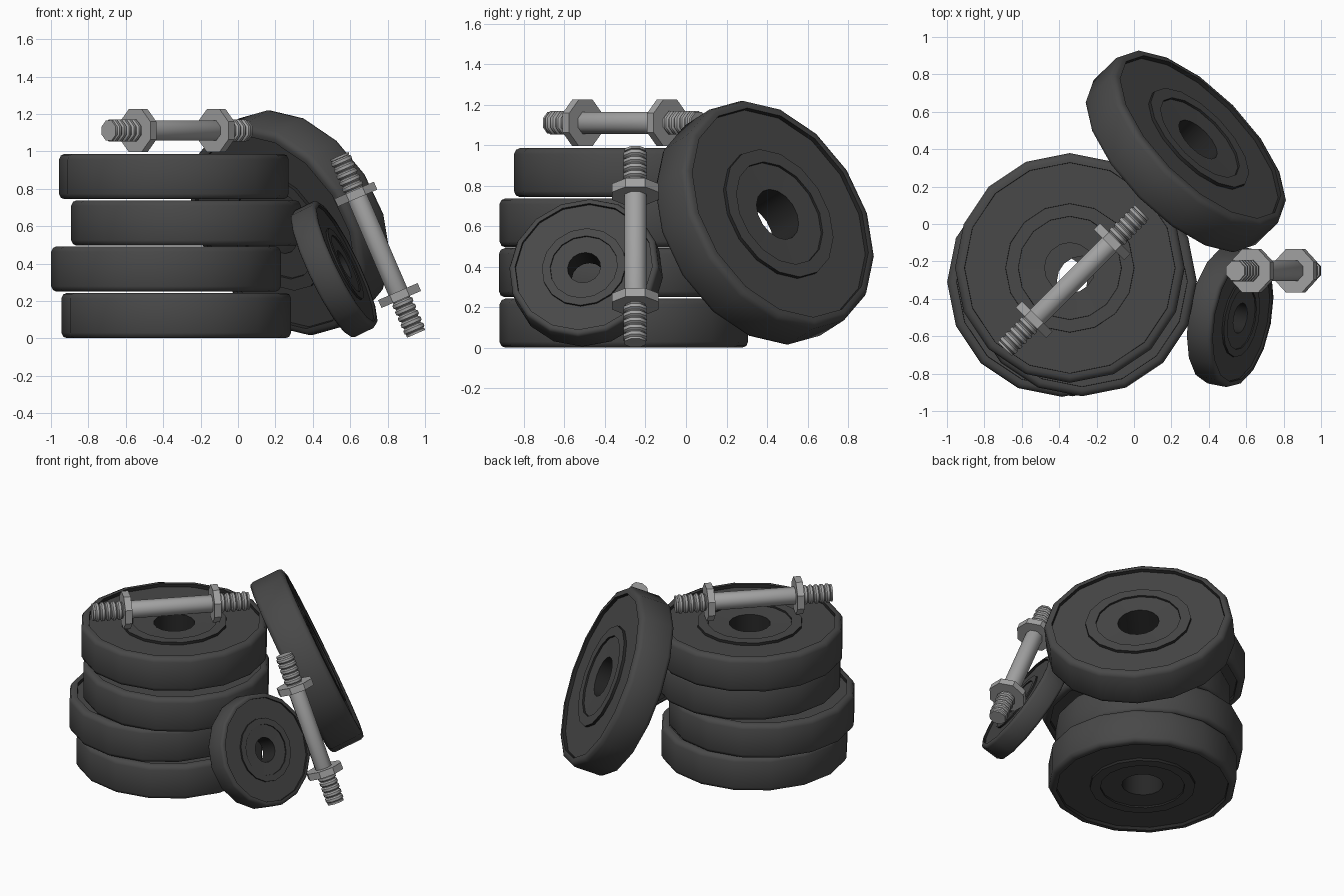
import bpy, bmesh, math
from mathutils import Vector

if "Cube" in bpy.data.objects:
    bpy.data.objects.remove(bpy.data.objects["Cube"])


def material(name, grey):
    m = bpy.data.materials.new(name)
    m.diffuse_color = (grey, grey, grey, 1)
    m.use_nodes = True
    m.node_tree.nodes["Principled BSDF"].inputs["Base Color"].default_value = m.diffuse_color
    return m


RUBBER = material("dark_rubber", 0.065)
BLACK = material("black_recess", 0.02)
STEEL = material("grey_steel", 0.36)


def lathe(name, profile, sides, start, mat, loc, axis, closed=False, smooth=30, scale=1.0):
    """Spin (radius, height) points round local z, then aim z along axis."""
    bm = bmesh.new()
    rings = []
    for r, z in profile:
        rings.append([bm.verts.new((r * scale * math.cos(start + math.tau * i / sides),
                                    r * scale * math.sin(start + math.tau * i / sides),
                                    z * scale)) for i in range(sides)])
    pairs = list(zip(rings, rings[1:]))
    if closed:
        pairs.append((rings[-1], rings[0]))
    else:
        bm.faces.new(rings[0])
        bm.faces.new(rings[-1])
    for a, b in pairs:
        for i in range(sides):
            j = (i + 1) % sides
            bm.faces.new((a[i], a[j], b[j], b[i]))
    bmesh.ops.recalc_face_normals(bm, faces=bm.faces[:])
    me = bpy.data.meshes.new(name)
    bm.to_mesh(me)
    bm.free()
    me.materials.append(mat)
    ob = bpy.data.objects.new(name, me)
    bpy.context.collection.objects.link(ob)
    ob.location = loc
    ob.rotation_euler = Vector(axis).to_track_quat('Z', 'Y').to_euler()
    bpy.ops.object.select_all(action='DESELECT')
    ob.select_set(True)
    bpy.context.view_layer.objects.active = ob
    bpy.ops.object.shade_smooth_by_angle(angle=math.radians(smooth))
    return ob


# Weight plate section: hole, hub, raised ring, recess, lip, rounded rim
half = [(0.135, 0.100), (0.275, 0.104), (0.276, 0.116), (0.344, 0.116), (0.345, 0.098),
        (0.562, 0.098), (0.563, 0.121), (0.585, 0.121), (0.604, 0.113), (0.614, 0.092)]
PLATE = half + [(r, -z) for r, z in reversed(half)]


def plate(name, loc, axis=(0, 0, 1), scale=1.0):
    ob = lathe(name, PLATE, 16, 0, RUBBER, loc, axis, True, 50, scale)
    # Upright walls inside the rim (hole, ring steps, lip) are black
    ob.data.materials.append(BLACK)
    for f in ob.data.polygons:
        if abs(f.normal.z) < 0.3 and f.center.xy.length < 0.58 * scale:
            f.material_index = 1


# Stack of four plates
for i, (x, y, z) in enumerate([(-0.33, -0.307, 0.122), (-0.385, -0.31, 0.371),
                               (-0.278, -0.307, 0.617), (-0.343, -0.235, 0.865)]):
    plate(f"stacked_plate_{i + 1}", (x, y, z))

# Plates leaning on the stack
plate("large_leaning_plate", (0.277, 0.388, 0.618), (0.65, 0.64, 0.41), 1.005)
plate("small_leaning_plate", (0.514, -0.493, 0.37), (0.89, -0.17, 0.43), 0.612)

# Bar section: smooth grip with threaded ends
FLAT = 1 / math.cos(math.pi / 8)
end = [(0.054, 0.305)]
for k in range(5):
    z = 0.332 + 0.037 * k
    end += [(0.048, z - 0.009), (0.058, z), (0.058, z + 0.016), (0.048, z + 0.024)]
end += [(0.053, 0.506), (0.053, 0.518)]
BAR = [(r * FLAT, -z) for r, z in reversed(end)] + [(r * FLAT, z) for r, z in end]
NUT = [(0.115 * FLAT, -0.023), (0.115 * FLAT, 0.023)]


def dumbbell_bar(name, loc, axis):
    lathe(name, BAR, 8, math.pi / 8, STEEL, loc, axis, smooth=48)
    d = Vector(axis).normalized()
    for side, s in (("a", -1), ("b", 1)):
        lathe(f"{name}_nut_{side}", NUT, 8, math.pi / 8, STEEL, Vector(loc) + d * 0.295 * s, axis)


# One bar lying on the stack, one leaning on the plates
dumbbell_bar("lying_bar", (-0.325, -0.303, 1.111), (1, 1, 0))
dumbbell_bar("leaning_bar", (0.747, -0.25, 0.50), (-0.395, 0, 0.915))
